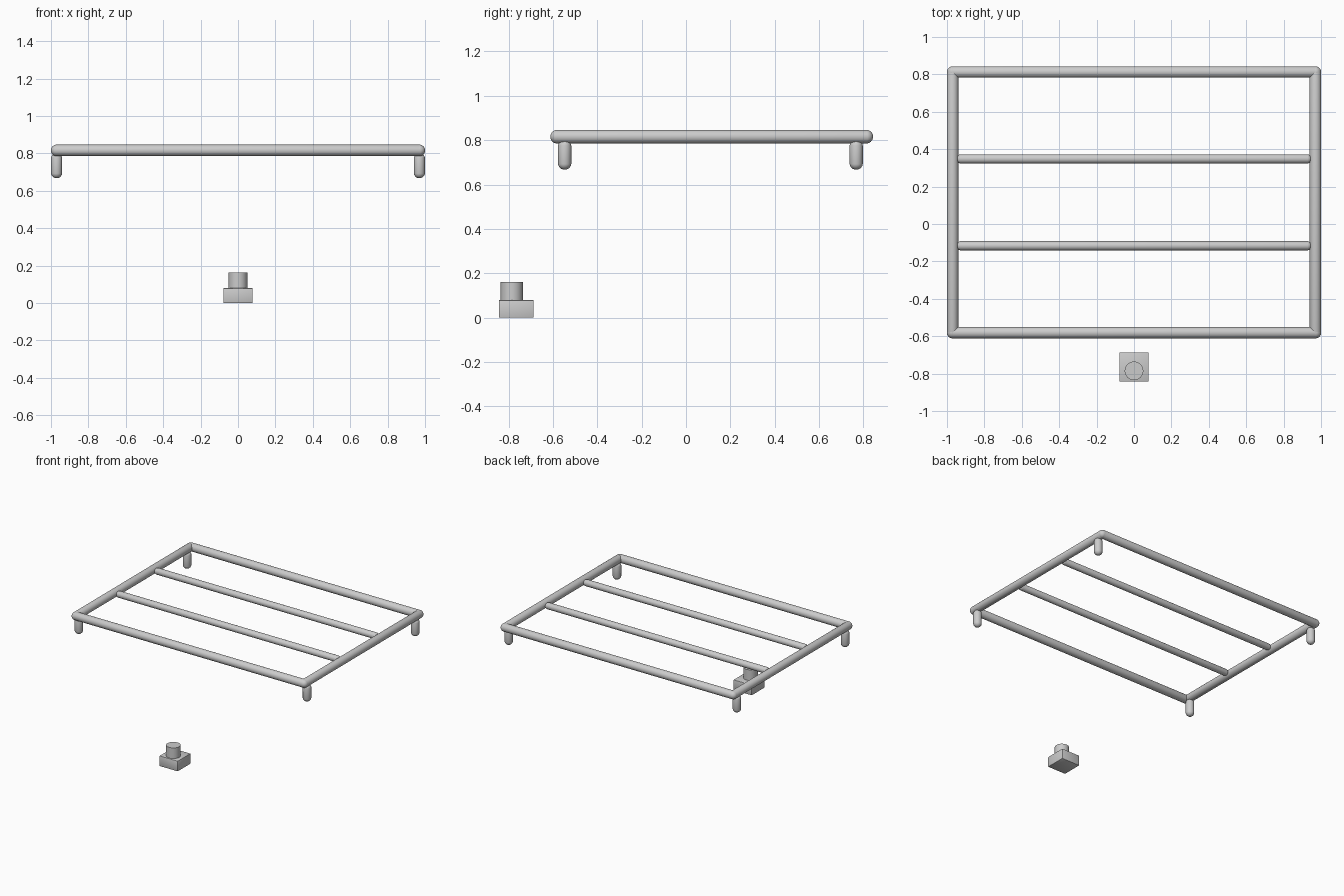
import bpy, bmesh, math
from mathutils import Vector, Matrix

if "Cube" in bpy.data.objects:
    bpy.data.objects.remove(bpy.data.objects["Cube"])

R = 0.0305          # frame tube radius
Z = 0.816           # frame height
XS = 0.97           # side tube offset
Y0, Y1 = -0.581, 0.8125


def finish(name, bm, angle=40):
    mesh = bpy.data.meshes.new(name)
    bm.to_mesh(mesh)
    bm.free()
    ob = bpy.data.objects.new(name, mesh)
    bpy.context.collection.objects.link(ob)
    bpy.ops.object.select_all(action='DESELECT')
    ob.select_set(True)
    bpy.context.view_layer.objects.active = ob
    bpy.ops.object.shade_smooth_by_angle(angle=math.radians(angle))
    return ob


def rod(name, a, b, r):
    """Round-ended tube whose cap centres are a and b."""
    a, b = Vector(a), Vector(b)
    rings = 11
    bm = bmesh.new()
    bmesh.ops.create_uvsphere(bm, u_segments=32, v_segments=rings, radius=r)
    k = 1 / math.cos(math.pi / 2 / rings)
    half = (b - a).length / 2
    for v in bm.verts:
        v.co.x *= k
        v.co.y *= k
        v.co.z += math.copysign(half, v.co.z)
    rot = (b - a).to_track_quat('Z', 'Y').to_matrix().to_4x4()
    bm.transform(Matrix.Translation((a + b) / 2) @ rot)
    return finish(name, bm)


# Outer frame
for name, y in (("front_rail", Y0), ("back_rail", Y1)):
    rod(name, (-XS, y, Z), (XS, y, Z), R)
for side, s in (("left", -1), ("right", 1)):
    rod(side + "_rail", (s * XS, Y0, Z), (s * XS, Y1, Z), R)
    # Short round-ended legs
    for end, y in (("front", -0.547), ("back", 0.767)):
        rod(f"{end}_{side}_leg", (s * XS, y, 0.697), (s * XS, y, 0.772), R * 0.98)

# Thinner cross bars
for i in (1, 2):
    y = Y0 + (Y1 - Y0) * i / 3
    rod(f"cross_bar_{i}", (-0.925, y, Z), (0.925, y, Z), 0.0245)

# Separate block with a round knob
bm = bmesh.new()
bmesh.ops.create_cube(bm, size=1, matrix=Matrix.Translation((0, -0.765, 0.04))
                      @ Matrix.Diagonal((0.156, 0.156, 0.08, 1)))
bmesh.ops.bevel(bm, geom=bm.edges[:], offset=0.004, segments=2, profile=0.5, affect='EDGES')
finish("base_block", bm)

bm = bmesh.new()
bmesh.ops.create_cone(bm, cap_ends=True, segments=32, radius1=0.05, radius2=0.05, depth=0.092,
                      matrix=Matrix.Translation((0, -0.785, 0.116)))
finish("round_knob", bm)
